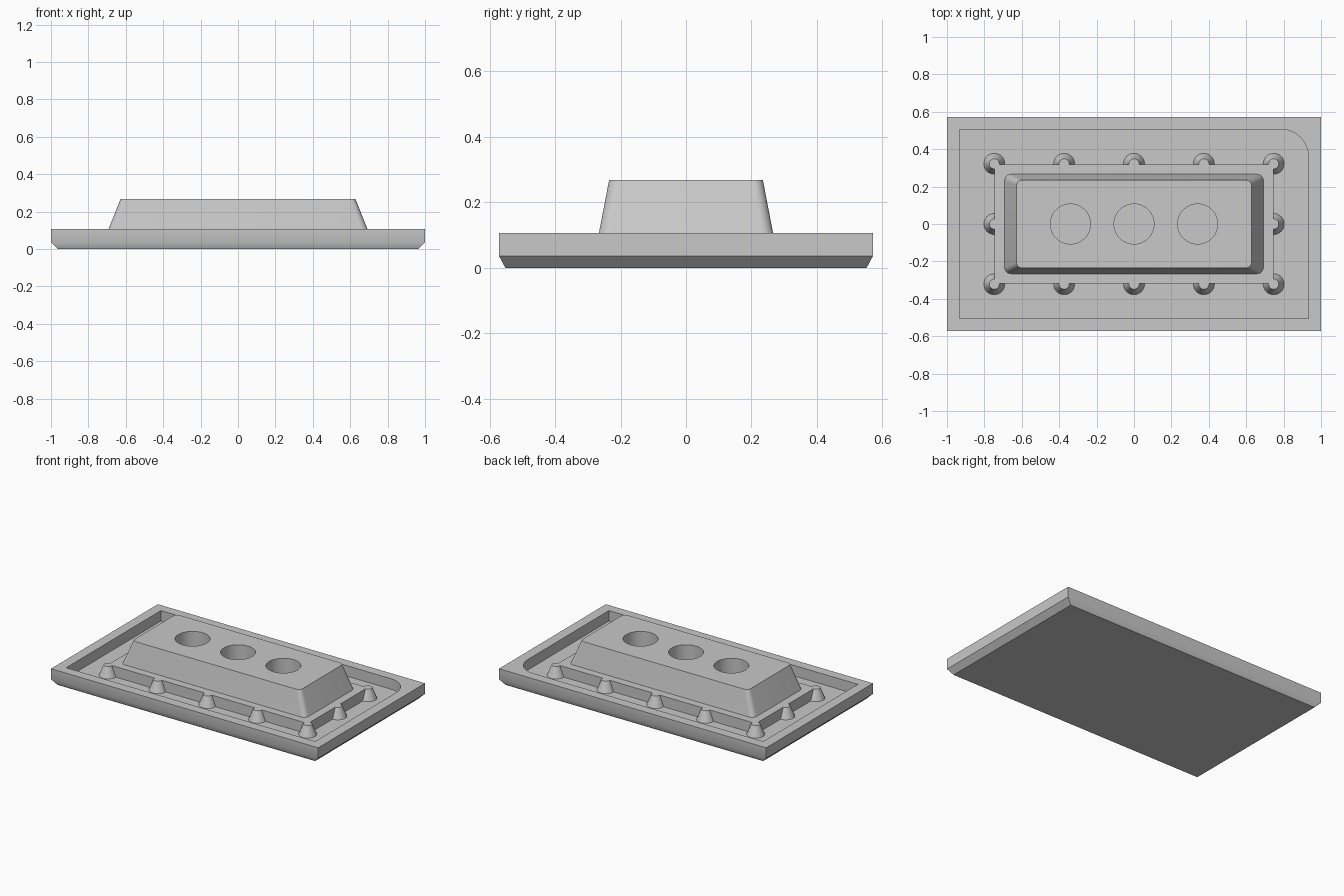
import bpy, bmesh, math

old = bpy.data.objects.get("Cube")
if old:
    bpy.data.objects.remove(old, do_unlink=True)

grey = bpy.data.materials.new("plain grey")
grey.use_nodes = True
grey.diffuse_color = (0.58, 0.58, 0.58, 1)
grey.node_tree.nodes["Principled BSDF"].inputs["Base Color"].default_value = (0.58, 0.58, 0.58, 1)


def outline(hx, hy, radii=(0, 0, 0, 0), steps=8):
    """Rectangle outline with a radius per corner, starting at +x +y."""
    pts = []
    for i, (sx, sy) in enumerate([(1, 1), (-1, 1), (-1, -1), (1, -1)]):
        r = radii[i]
        if r == 0:
            pts.append((sx * hx, sy * hy))
            continue
        for k in range(steps + 1):
            a = (i + k / steps) * math.pi / 2
            pts.append((sx * (hx - r) + r * math.cos(a), sy * (hy - r) + r * math.sin(a)))
    return pts


def loft(name, layers):
    """Closed solid through (z, outline) layers, bottom to top."""
    bm = bmesh.new()
    rings = [[bm.verts.new((x, y, z)) for x, y in pts] for z, pts in layers]
    for a, b in zip(rings, rings[1:]):
        n = len(a)
        for i in range(n):
            bm.faces.new((a[i], a[(i + 1) % n], b[(i + 1) % n], b[i]))
    bm.faces.new(rings[0][::-1])
    bm.faces.new(rings[-1])
    mesh = bpy.data.meshes.new(name)
    bm.to_mesh(mesh)
    bm.free()
    mesh.materials.append(grey)
    obj = bpy.data.objects.new(name, mesh)
    bpy.context.collection.objects.link(obj)
    return obj


def circle(x, y, r, n):
    return [(x + r * math.cos(2 * math.pi * i / n), y + r * math.sin(2 * math.pi * i / n)) for i in range(n)]


def select_only(obj):
    bpy.ops.object.select_all(action='DESELECT')
    obj.select_set(True)
    bpy.context.view_layer.objects.active = obj


def cut(obj, cutter):
    mod = obj.modifiers.new("cut", 'BOOLEAN')
    mod.operation = 'DIFFERENCE'
    mod.solver = 'EXACT'
    mod.object = cutter
    select_only(obj)
    bpy.ops.object.modifier_apply(modifier=mod.name)
    bpy.data.objects.remove(cutter, do_unlink=True)


FLOOR, RIM, TOP = 0.036, 0.107, 0.268

# Tray with chamfered underside and a recess that has one rounded corner
rim = outline(1, 0.571)
tray = loft("tray", [(0, outline(0.964, 0.552)), (FLOOR, rim), (RIM, rim)])
recess = outline(0.932, 0.506, (0.145, 0, 0, 0), 16)
cut(tray, loft("recess_cutter", [(FLOOR, recess), (RIM + 0.1, recess)]))

# Raised plinth inside the recess
step = outline(0.747, 0.319)
plinth = loft("plinth", [(FLOOR, step), (RIM, step)])

# Tapered block with three round sockets
block = loft("tapered_block", [(RIM, outline(0.692, 0.266, (0.035,) * 4)),
                               (TOP, outline(0.628, 0.235, (0.03,) * 4))])
for x in (-0.34, 0, 0.34):
    ring = circle(x, 0, 0.107, 48)
    cut(block, loft("socket_cutter", [(RIM + 0.003, ring), (TOP + 0.1, ring)]))

# Conical studs around the plinth
spots = [(i * 0.3735, s * 0.322) for i in range(-2, 3) for s in (-1, 1)]
spots += [(-0.747, 0), (0.747, 0)]
studs = [loft("stud", [(FLOOR, circle(x, y, 0.056, 32)), (RIM, circle(x, y, 0.027, 32))])
         for x, y in spots]

for obj in [tray, plinth, block] + studs:
    select_only(obj)
    bpy.ops.object.shade_smooth_by_angle(angle=math.radians(35))
